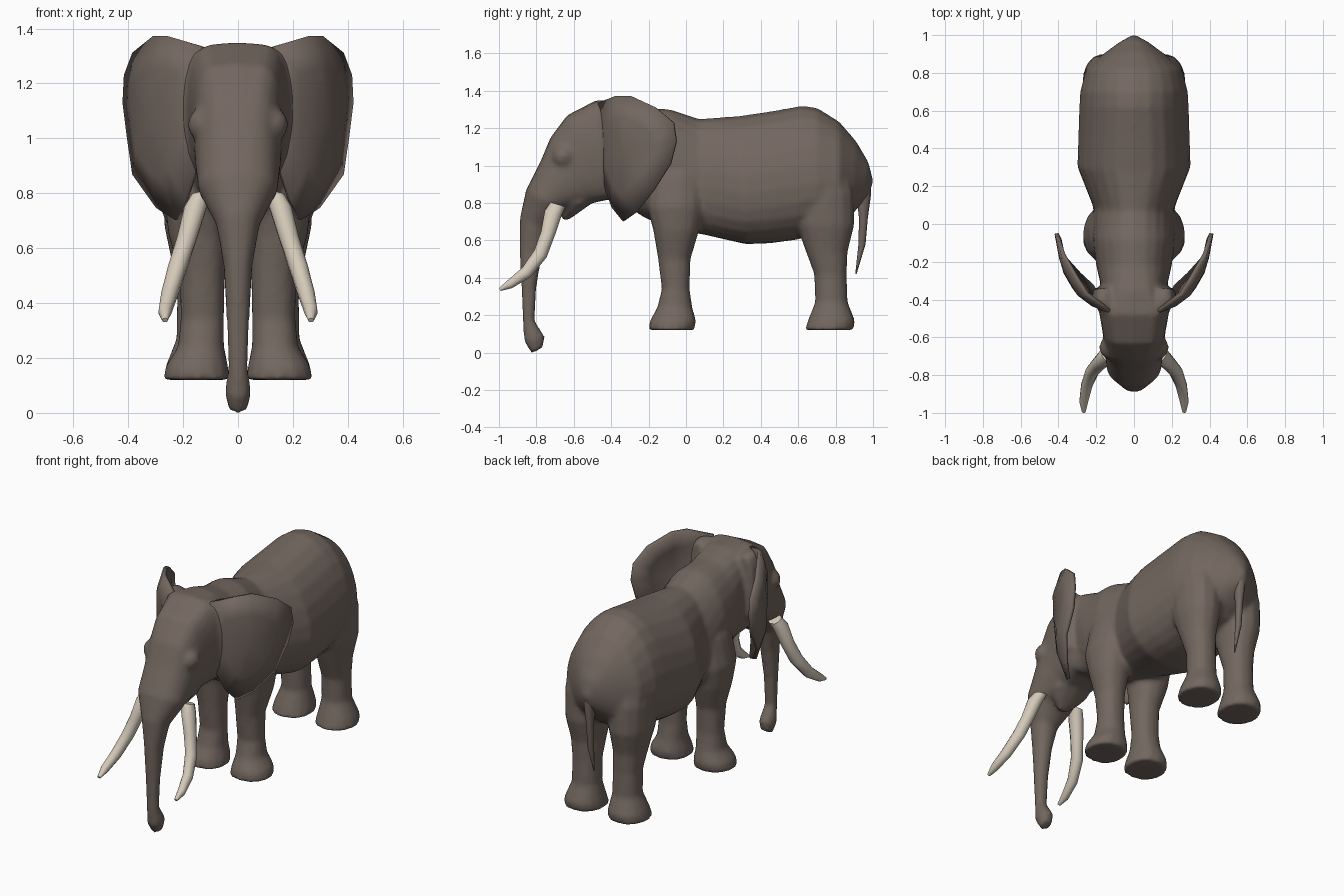
import bpy
import bmesh
from math import sin, cos, pi, radians
from mathutils import Vector

default_cube = bpy.data.objects.get("Cube")
if default_cube:
    bpy.data.objects.remove(default_cube, do_unlink=True)


def make_material(name, colour):
    material = bpy.data.materials.new(name)
    material.use_nodes = True
    material.diffuse_color = (*colour, 1)
    shader = material.node_tree.nodes["Principled BSDF"]
    shader.inputs["Base Color"].default_value = (*colour, 1)
    shader.inputs["Roughness"].default_value = .8
    return material


HIDE = make_material("grey brown hide", (.17, .135, .115))
IVORY = make_material("ivory", (.66, .59, .49))


def finish(name, bm, material, mirrored=False):
    """Turn a bmesh into a smooth shaded object, optionally mirrored across x."""
    bmesh.ops.recalc_face_normals(bm, faces=bm.faces)
    mesh = bpy.data.meshes.new(name)
    bm.to_mesh(mesh)
    bm.free()
    mesh.materials.append(material)
    obj = bpy.data.objects.new(name, mesh)
    bpy.context.collection.objects.link(obj)
    bpy.ops.object.select_all(action='DESELECT')
    obj.select_set(True)
    bpy.context.view_layer.objects.active = obj
    bpy.ops.object.shade_smooth_by_angle(angle=radians(60))
    if mirrored:
        modifier = obj.modifiers.new("Mirror", 'MIRROR')
        modifier.use_mirror_merge = False
    return obj


def loft(name, rings, material=HIDE, sides=16, mirrored=False, sag=0):
    """Skin a row of rings: (x, front y, z, back y, z, half width, roundness).
    A roundness of 1 is an ellipse, and less is boxier."""
    bm = bmesh.new()
    loops = []
    for x, front_y, front_z, back_y, back_z, width, *roundness in rings:
        power = roundness[0] if roundness else .85
        front = Vector((x, front_y, front_z))
        back = Vector((x, back_y, back_z))
        middle, half = (front + back) / 2, (front - back) / 2
        droop = sag if front_y > 0 else 0
        loop = []
        for i in range(sides):
            t = 2 * pi * i / sides
            s, c = sin(t), cos(t)
            across = width * abs(s) ** power * (1 if s > 0 else -1)
            point = middle + half * (c - droop * s * s)
            loop.append(bm.verts.new(point + Vector((across, 0, 0))))
        loops.append(loop)
    for a, b in zip(loops, loops[1:]):
        for i in range(sides):
            j = (i + 1) % sides
            bm.faces.new((a[i], a[j], b[j], b[i]))
    bm.faces.new(loops[0])
    bm.faces.new(loops[-1])
    return finish(name, bm, material, mirrored)


# Trunk, head, neck, barrel and rump share one continuous skin
trunk_and_head = [
    (-.825, -.005, -.765, .03, .035),
    (-.865, .06, -.755, .085, .047),
    (-.872, .17, -.81, .17, .036),
    (-.88, .35, -.8, .35, .042),
    (-.89, .55, -.77, .53, .053),
    (-.888, .72, -.74, .66, .08),
    (-.855, .87, -.66, .76, .145, .8),
    (-.775, 1.03, -.57, .78, .155, .7),
    (-.725, 1.15, -.5, .8, .16, .55),
    (-.635, 1.27, -.45, .81, .17, .42),
    (-.48, 1.35, -.4, .82, .19, .38),
]
neck_and_barrel = [
    (-.35, 1.345, -.31, .78, .175, .6),
    (-.22, 1.31, -.22, .72, .2, .9),
    (-.08, 1.3, -.08, .66, .22, .9),
    (.07, 1.25, .1, .63, .215, .9),
    (.28, 1.265, .32, .58, .3, .85),
    (.45, 1.29, .45, .585, .295),
    (.62, 1.32, .6, .605, .29, .9),
    (.7, 1.31, .7, .64, .285, .9),
    (.82, 1.235, .82, .68, .255),
    (.91, 1.13, .89, .74, .165),
    (.975, 1.02, .94, .8, .085),
    (1.002, .92, .98, .85, .02),
]
body = loft("body_head_and_trunk",
            [(0, *ring) for ring in trunk_and_head + neck_and_barrel],
            sides=24, sag=.2)

# Lower jaw, ending in a pointed lip
jaw = loft("lower_jaw", [
    (0, -.68, .9, -.45, .88, .13),
    (0, -.67, .8, -.5, .8, .12),
    (0, -.665, .75, -.57, .75, .08),
    (0, -.66, .705, -.62, .715, .03),
], sides=10)

# Brow bulges beside the eyes
bm = bmesh.new()
bmesh.ops.create_uvsphere(bm, u_segments=12, v_segments=8, radius=.065)
bmesh.ops.translate(bm, vec=(.12, -.655, 1.05), verts=bm.verts)
brow = finish("brow", bm, HIDE, mirrored=True)

# Thick roots that carry the ears
ear_root = loft("ear_root", [
    (.12, -.46, 1.33, -.46, .95, .06, .6),
    (.16, -.41, 1.345, -.41, .9, .07, .6),
    (.16, -.34, 1.325, -.34, .93, .055, .6),
], mirrored=True)


# Legs are stacks of level rings: (x, z, front y, back y, half width)
def leg(name, levels):
    rings = [(x, front, z, back, z, width)
             for x, z, front, back, width in levels]
    return loft(name, rings, sides=14, mirrored=True)


front_leg = leg("front_leg", [
    (.15, .12, -.2, .045, .123),
    (.15, .17, -.195, .055, .115),
    (.135, .24, -.155, .035, .085),
    (.13, .34, -.13, .02, .08),
    (.13, .5, -.15, .025, .083),
    (.145, .65, -.175, .07, .11),
    (.145, .78, -.21, .1, .125),
    (.125, .95, -.2, .1, .11),
    (.09, 1.12, -.14, .05, .06),
])
hind_leg = leg("hind_leg", [
    (.15, .12, .635, .895, .123),
    (.15, .17, .65, .905, .115),
    (.14, .27, .69, .865, .085),
    (.14, .42, .685, .86, .083),
    (.145, .54, .64, .865, .095),
    (.15, .68, .59, .9, .12),
    (.145, .85, .57, .9, .13),
    (.13, 1.03, .6, .86, .12),
    (.08, 1.17, .66, .8, .06),
])

# Fuse the fleshy parts into one seamless hide
bpy.ops.object.select_all(action='DESELECT')
for part in (body, jaw, brow, ear_root, front_leg, hind_leg):
    part.select_set(True)
bpy.context.view_layer.objects.active = body
bpy.ops.object.convert(target='MESH')
bpy.ops.object.join()
fuse = body.modifiers.new("Fuse", 'REMESH')
fuse.mode = 'VOXEL'
fuse.voxel_size = .014
fuse.use_smooth_shade = True
soften = body.modifiers.new("Soften", 'SMOOTH')
soften.factor = .5
soften.iterations = 5

# Curved tusks, rooted inside the cheeks
loft("tusk", [
    (.135, -.725, .805, -.645, .78, .035),
    (.155, -.755, .76, -.665, .735, .042),
    (.185, -.775, .65, -.7, .63, .038),
    (.22, -.81, .55, -.745, .51, .036),
    (.25, -.875, .455, -.83, .405, .031),
    (.266, -.95, .39, -.93, .345, .024),
    (.266, -1, .345, -.99, .33, .01),
], IVORY, sides=10, mirrored=True)

# Tail, thin and tapering
loft("tail", [
    (0, .9, .95, .985, .95, .04),
    (0, .91, .85, .99, .85, .03),
    (0, .925, .72, .972, .72, .02),
    (0, .922, .58, .96, .58, .018),
    (0, .905, .42, .912, .42, .004),
], sides=8)

# Ears: a domed fan between the rim and a raised centre, given thickness
rim = [
    (.13, -.46, 1.335), (.25, -.37, 1.37), (.3, -.29, 1.37),
    (.375, -.16, 1.31), (.405, -.065, 1.23), (.41, -.05, 1.13),
    (.395, -.08, 1.01), (.375, -.17, .87), (.29, -.265, .75),
    (.22, -.33, .705), (.185, -.39, .78), (.13, -.45, .95),
]
bm = bmesh.new()
centre = Vector((.3, -.3, 1.08))
bulge = Vector((.02, -.03, 0))
outer = [bm.verts.new(point) for point in rim]
inner = [bm.verts.new(Vector(point).lerp(centre, .4) + bulge) for point in rim]
hub = bm.verts.new(centre + bulge)
for i in range(len(rim)):
    j = (i + 1) % len(rim)
    bm.faces.new((outer[i], outer[j], inner[j], inner[i]))
    bm.faces.new((inner[i], inner[j], hub))
ear = finish("ear", bm, HIDE, mirrored=True)
thickness = ear.modifiers.new("Thickness", 'SOLIDIFY')
thickness.thickness = .022
thickness.offset = 0
